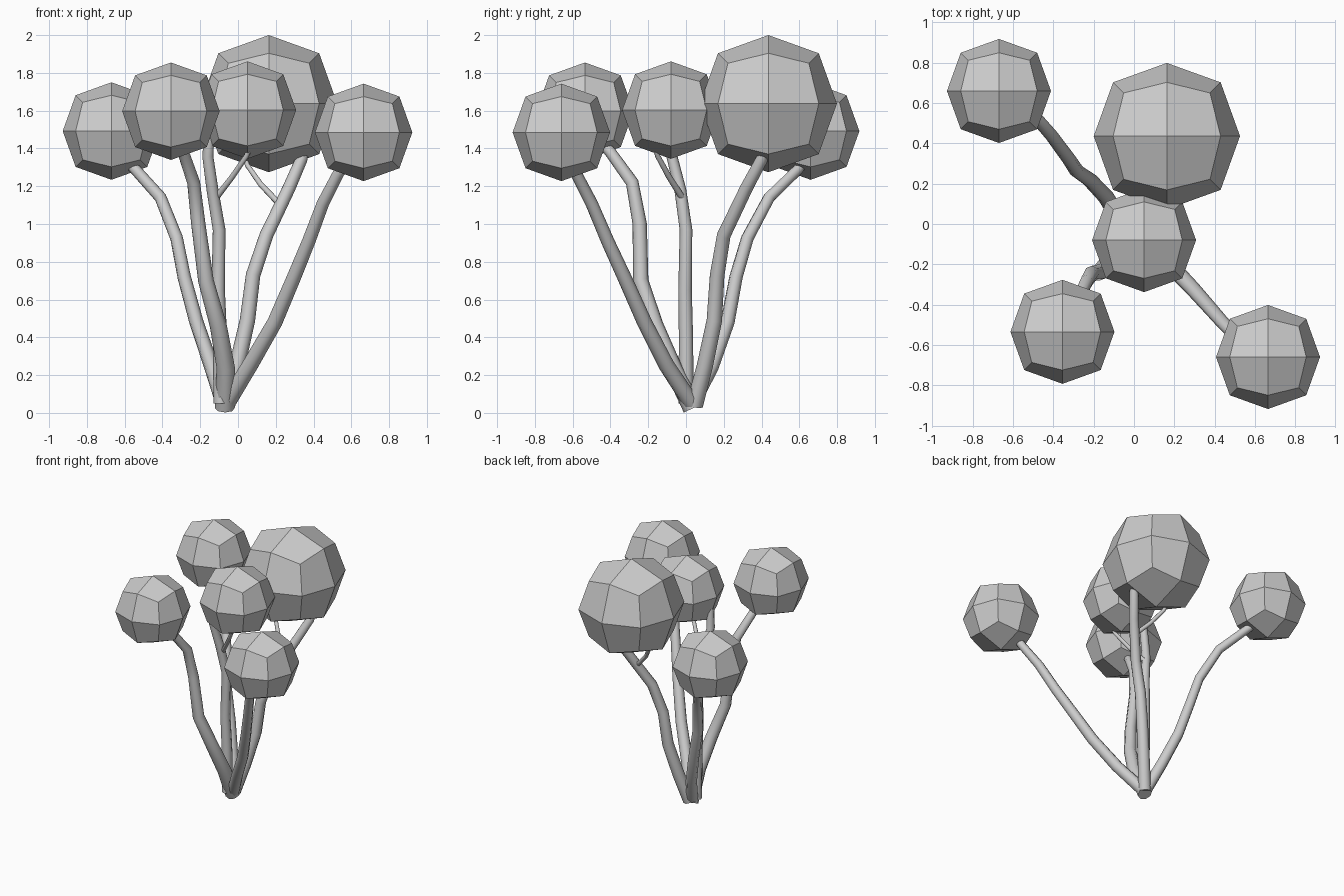
import bpy
import bmesh


def foliage(name, centre, r):
    # Faceted ball: 24 quads, a cube subdivided once and rounded
    bm = bmesh.new()
    bmesh.ops.create_cube(bm, size=2)
    bmesh.ops.subdivide_edges(bm, edges=bm.edges[:], cuts=1, use_grid_fill=True)
    scale = {1: 1.0, 2: 0.735, 3: 0.59}    # face centre, edge middle, corner
    for v in bm.verts:
        on_side = sum(abs(c) > 0.5 for c in v.co)
        v.co *= scale[on_side] * r
    me = bpy.data.meshes.new(name)
    bm.to_mesh(me)
    bm.free()
    ob = bpy.data.objects.new(name, me)
    ob.location = centre
    bpy.context.collection.objects.link(ob)


def stem(name, pts, r0, r1):
    # Tapered eight-sided tube along a path
    cu = bpy.data.curves.new(name, 'CURVE')
    cu.dimensions = '3D'
    cu.bevel_depth = 1.0
    cu.bevel_resolution = 2
    cu.use_fill_caps = True
    sp = cu.splines.new('POLY')
    sp.points.add(len(pts) - 1)
    for i, (p, co) in enumerate(zip(sp.points, pts)):
        p.co = (*co, 1)
        p.radius = r0 + (r1 - r0) * i / (len(pts) - 1)
    sp.use_smooth = True
    ob = bpy.data.objects.new(name, cu)
    bpy.context.collection.objects.link(ob)
    bpy.ops.object.select_all(action='DESELECT')
    ob.select_set(True)
    bpy.context.view_layer.objects.active = ob
    bpy.ops.object.convert(target='MESH')
    bpy.ops.object.shade_smooth_by_angle(angle=0.9)


# Foliage balls
foliage("foliage_back_left", (-0.67, 0.66, 1.492), 0.258)
foliage("foliage_large", (0.163, 0.436, 1.637), 0.363)
foliage("foliage_middle", (0.05, -0.08, 1.603), 0.258)
foliage("foliage_front_left", (-0.355, -0.535, 1.597), 0.258)
foliage("foliage_front_right", (0.665, -0.66, 1.485), 0.258)

# Trunks fanning out from a shared foot
stem("trunk_back_left", [
    (-0.08, 0.04, 0.06), (-0.14, 0.135, 0.245), (-0.22, 0.22, 0.48),
    (-0.285, 0.265, 0.72), (-0.325, 0.325, 0.925), (-0.41, 0.44, 1.14),
    (-0.54, 0.59, 1.285), (-0.62, 0.65, 1.37)], 0.042, 0.028)
stem("trunk_large", [
    (-0.06, 0.045, 0.04), (-0.005, 0.10, 0.25), (0.05, 0.15, 0.49),
    (0.08, 0.165, 0.73), (0.15, 0.20, 0.94), (0.27, 0.32, 1.19),
    (0.335, 0.40, 1.34), (0.35, 0.43, 1.42)], 0.045, 0.03)
stem("trunk_middle", [
    (-0.09, 0.0, 0.05), (-0.095, 0.0, 0.39), (-0.105, -0.005, 0.65),
    (-0.10, 0.0, 0.97), (-0.135, -0.03, 1.18), (-0.16, -0.075, 1.36),
    (-0.15, -0.085, 1.5)], 0.04, 0.027)
stem("trunk_front_left", [
    (-0.07, 0.035, 0.025), (-0.065, -0.07, 0.24), (-0.105, -0.165, 0.465),
    (-0.17, -0.24, 0.70), (-0.21, -0.245, 1.0), (-0.235, -0.285, 1.22),
    (-0.29, -0.40, 1.38), (-0.32, -0.46, 1.45)], 0.052, 0.027)
stem("trunk_front_right", [
    (-0.06, 0.03, 0.05), (0.065, -0.105, 0.255), (0.195, -0.22, 0.48),
    (0.295, -0.325, 0.715), (0.375, -0.415, 0.91), (0.45, -0.50, 1.11),
    (0.53, -0.58, 1.265), (0.59, -0.62, 1.36)], 0.045, 0.028)

# Twigs branching off two trunks
stem("twig_large", [
    (0.225, 0.28, 1.10), (0.12, 0.32, 1.21), (0.05, 0.38, 1.31),
    (0.02, 0.42, 1.40)], 0.017, 0.012)
stem("twig_middle", [
    (-0.115, -0.02, 1.14), (-0.03, -0.09, 1.25), (0.045, -0.15, 1.36),
    (0.07, -0.17, 1.42)], 0.017, 0.012)
